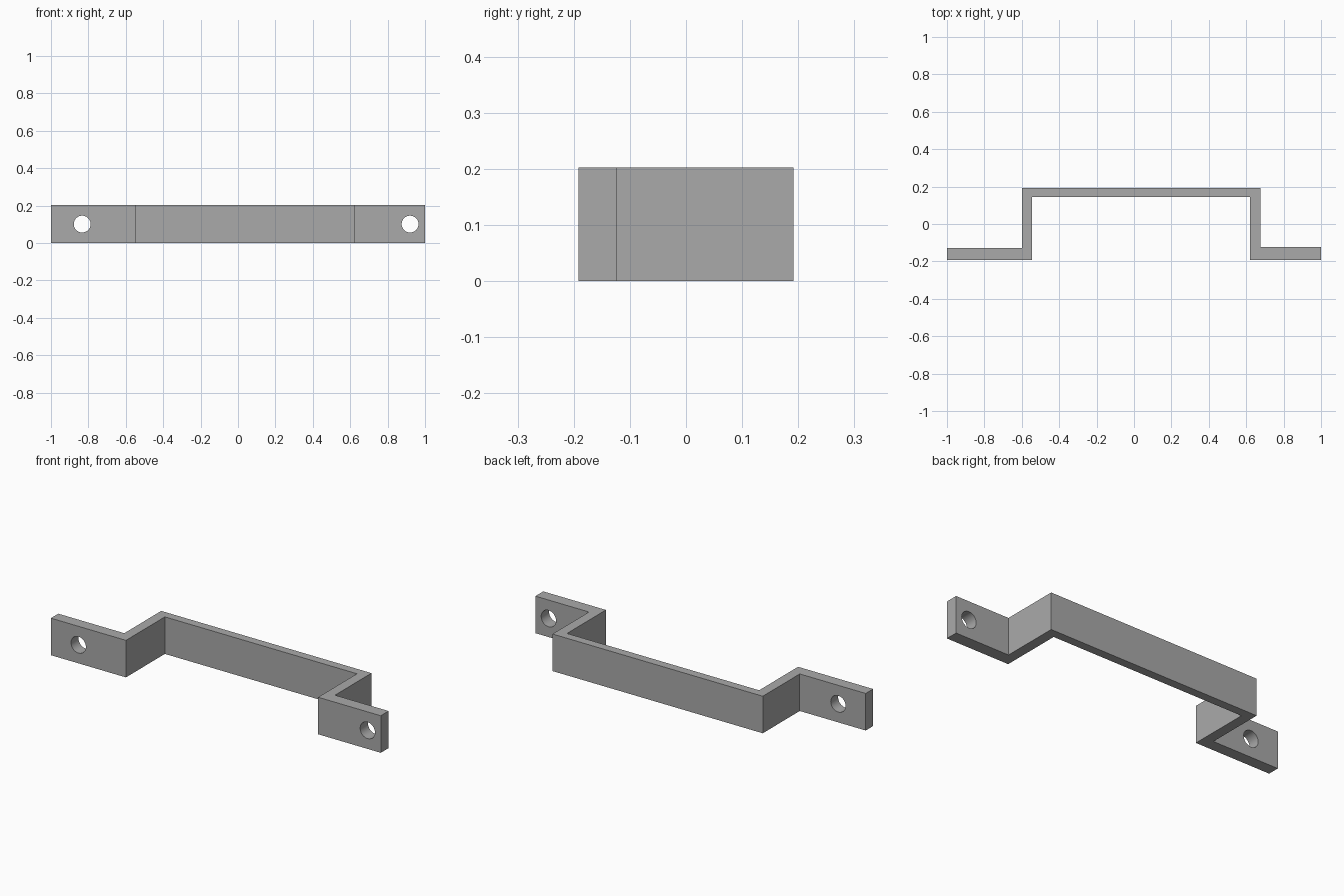
import bpy
import bmesh
from mathutils import Matrix

HEIGHT = 0.203

cube = bpy.data.objects.get("Cube")
if cube:
    bpy.data.objects.remove(cube, do_unlink=True)

# Material
grey = bpy.data.materials.new("grey metal")
grey.use_nodes = True
color = (0.40, 0.40, 0.40, 1)
grey.diffuse_color = color
grey.node_tree.nodes["Principled BSDF"].inputs["Base Color"].default_value = color


def add_object(name, bm):
    bmesh.ops.recalc_face_normals(bm, faces=bm.faces)
    mesh = bpy.data.meshes.new(name)
    bm.to_mesh(mesh)
    bm.free()
    mesh.materials.append(grey)
    obj = bpy.data.objects.new(name, mesh)
    bpy.context.collection.objects.link(obj)
    return obj


# Bent strip: outline seen from above, extruded upwards
outline = [
    (-1, -0.192), (-0.545, -0.192), (-0.545, 0.145), (0.62, 0.145),
    (0.62, -0.192), (1, -0.192), (1, -0.124), (0.675, -0.124),
    (0.675, 0.192), (-0.6, 0.192), (-0.6, -0.128), (-1, -0.128),
]
bm = bmesh.new()
base = bm.faces.new([bm.verts.new((x, y, 0)) for x, y in outline])
top = bmesh.ops.extrude_face_region(bm, geom=[base])["geom"]
bmesh.ops.translate(bm, vec=(0, 0, HEIGHT),
                    verts=[v for v in top if isinstance(v, bmesh.types.BMVert)])
bracket = add_object("bracket", bm)

# Screw holes through the two flanges
for side, x in (("right", -0.833), ("left", 0.92)):
    bm = bmesh.new()
    place = Matrix.Translation((x, -0.16, HEIGHT / 2)) @ Matrix.Rotation(1.5707963, 4, "X")
    bmesh.ops.create_cone(bm, cap_ends=True, segments=48, radius1=0.045,
                          radius2=0.045, depth=0.2, matrix=place)
    cutter = add_object(side + "_hole_cutter", bm)
    cutter.hide_render = True
    cutter.hide_set(True)
    cut = bracket.modifiers.new(side + "_screw_hole", "BOOLEAN")
    cut.object = cutter
    cut.operation = "DIFFERENCE"
    cut.solver = "EXACT"

# Smooth hole walls, crisp bends
bpy.ops.object.select_all(action="DESELECT")
bracket.select_set(True)
bpy.context.view_layer.objects.active = bracket
for mod in list(bracket.modifiers):
    bpy.ops.object.modifier_apply(modifier=mod.name)
bpy.ops.object.shade_smooth_by_angle(angle=0.5)
